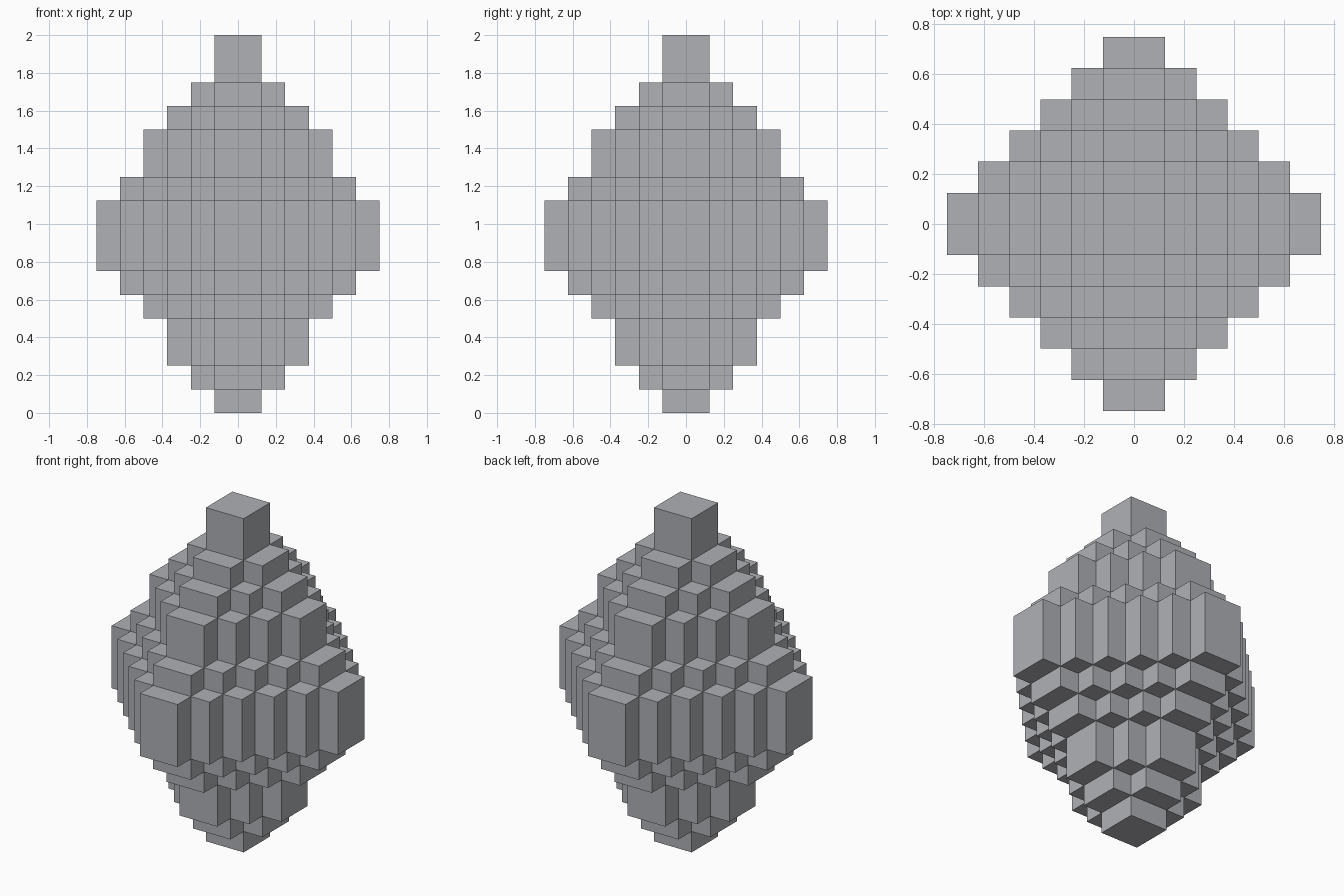
import bpy, bmesh
from mathutils import Vector

if "Cube" in bpy.data.objects:
    bpy.data.objects.remove(bpy.data.objects["Cube"])

U = 0.125  # block size

# Stepped-diamond radius (in blocks) of each block layer, bottom to top
LAYERS = [1, 2, 3, 3, 4, 5, 6, 6, 6, 5, 4, 4, 3, 2, 1, 1]

grey = bpy.data.materials.new("stone grey")
grey.diffuse_color = (0.43, 0.44, 0.46, 1)
grey.use_nodes = True
grey.node_tree.nodes["Principled BSDF"].inputs["Base Color"].default_value = grey.diffuse_color


def ring(i):
    """Distance of a block column from the centre line: 1 for the inner pair."""
    return i + 1 if i >= 0 else -i


def filled(x, y, z):
    return 0 <= z < len(LAYERS) and ring(x) + ring(y) <= LAYERS[z] + 1


# Outer skin: a face wherever a filled block meets an empty one
bm = bmesh.new()
axes = [Vector((1, 0, 0)), Vector((0, 1, 0)), Vector((0, 0, 1))]
for z in range(len(LAYERS)):
    for x in range(-6, 6):
        for y in range(-6, 6):
            if not filled(x, y, z):
                continue
            centre = Vector((x + 0.5, y + 0.5, z + 0.5))
            for a in range(3):
                u, v = axes[(a + 1) % 3], axes[(a + 2) % 3]
                for s in (1, -1):
                    n = axes[a] * s
                    if filled(x + int(n.x), y + int(n.y), z + int(n.z)):
                        continue
                    corners = [(-1, -1), (1, -1), (1, 1), (-1, 1)][::s]
                    bm.faces.new([bm.verts.new((centre + (n + u * p + v * q) / 2) * U)
                                  for p, q in corners])

# Merge the skin into large flat faces
bmesh.ops.remove_doubles(bm, verts=bm.verts, dist=0.001)
bmesh.ops.dissolve_limit(bm, angle_limit=0.01, verts=bm.verts, edges=bm.edges)

mesh = bpy.data.meshes.new("stepped_crystal")
bm.to_mesh(mesh)
bm.free()
mesh.materials.append(grey)
bpy.context.collection.objects.link(bpy.data.objects.new("stepped_crystal", mesh))
